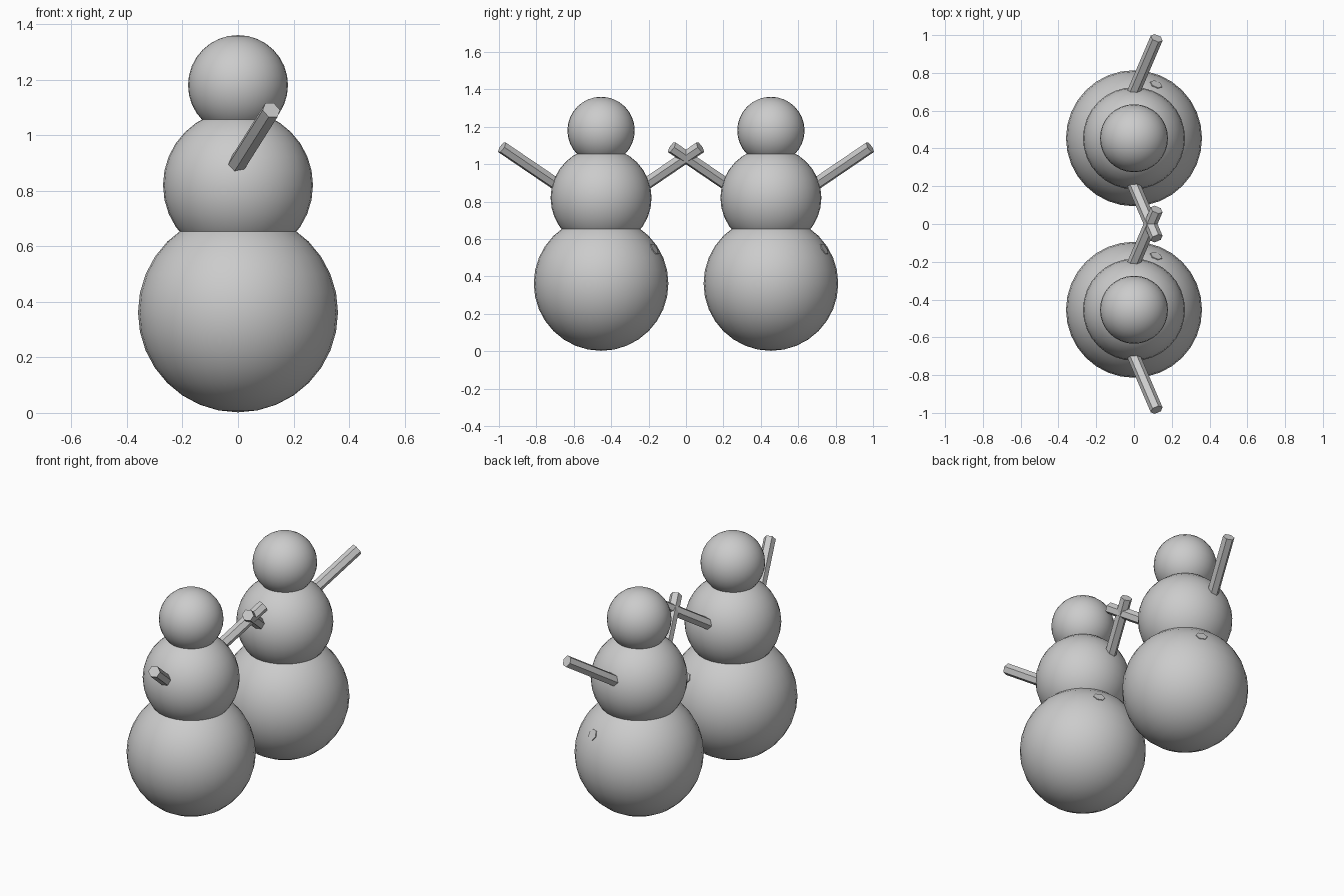
import bpy, bmesh, math
from mathutils import Vector, Matrix

if "Cube" in bpy.data.objects:
    bpy.data.objects.remove(bpy.data.objects["Cube"], do_unlink=True)

grey = bpy.data.materials.new("plain grey")
grey.use_nodes = True
grey.diffuse_color = (0.6, 0.6, 0.6, 1)
grey.node_tree.nodes["Principled BSDF"].inputs["Base Color"].default_value = (0.6, 0.6, 0.6, 1)


def add_object(name, bm, location, smooth):
    mesh = bpy.data.meshes.new(name)
    bm.to_mesh(mesh)
    bm.free()
    mesh.materials.append(grey)
    for face in mesh.polygons:
        face.use_smooth = smooth
    obj = bpy.data.objects.new(name, mesh)
    obj.location = location
    bpy.context.collection.objects.link(obj)


def ball(name, y, z, radius):
    bm = bmesh.new()
    bmesh.ops.create_uvsphere(bm, u_segments=32, v_segments=16, radius=radius)
    add_object(name, bm, (0, y, z), True)


def stick(name, tip, direction, length, radius=0.034):
    """Six-sided stick whose outer cap is centred on tip."""
    direction = Vector(direction).normalized()
    bm = bmesh.new()
    bmesh.ops.create_cone(bm, cap_ends=True, segments=6, radius1=radius,
                          radius2=radius, depth=length)
    turn = direction.to_track_quat('Z', 'Y').to_matrix().to_4x4()
    bm.transform(turn @ Matrix.Rotation(math.radians(30), 4, 'Z'))
    add_object(name, bm, Vector(tip) - direction * length / 2, False)


# Two identical snow figures, one behind the other
for figure, y in (("front", -0.454), ("back", 0.454)):
    ball(figure + "_lower_body", y, 0.362, 0.36)
    ball(figure + "_upper_body", y, 0.82, 0.27)
    ball(figure + "_head", y, 1.18, 0.18)

    # Arms reach forward and backward, both leaning to +x
    for side, s in (("forward", -1), ("backward", 1)):
        stick(f"{figure}_{side}_arm", (0.12, y + s * 0.53, 1.09),
              (0.12, s * 0.28, 0.19), 0.46)

    # Buried peg that barely breaks the lower body
    stick(figure + "_body_peg", (0.118, y + 0.287, 0.547),
          (0.12, 0.28, 0.17), 0.15)
